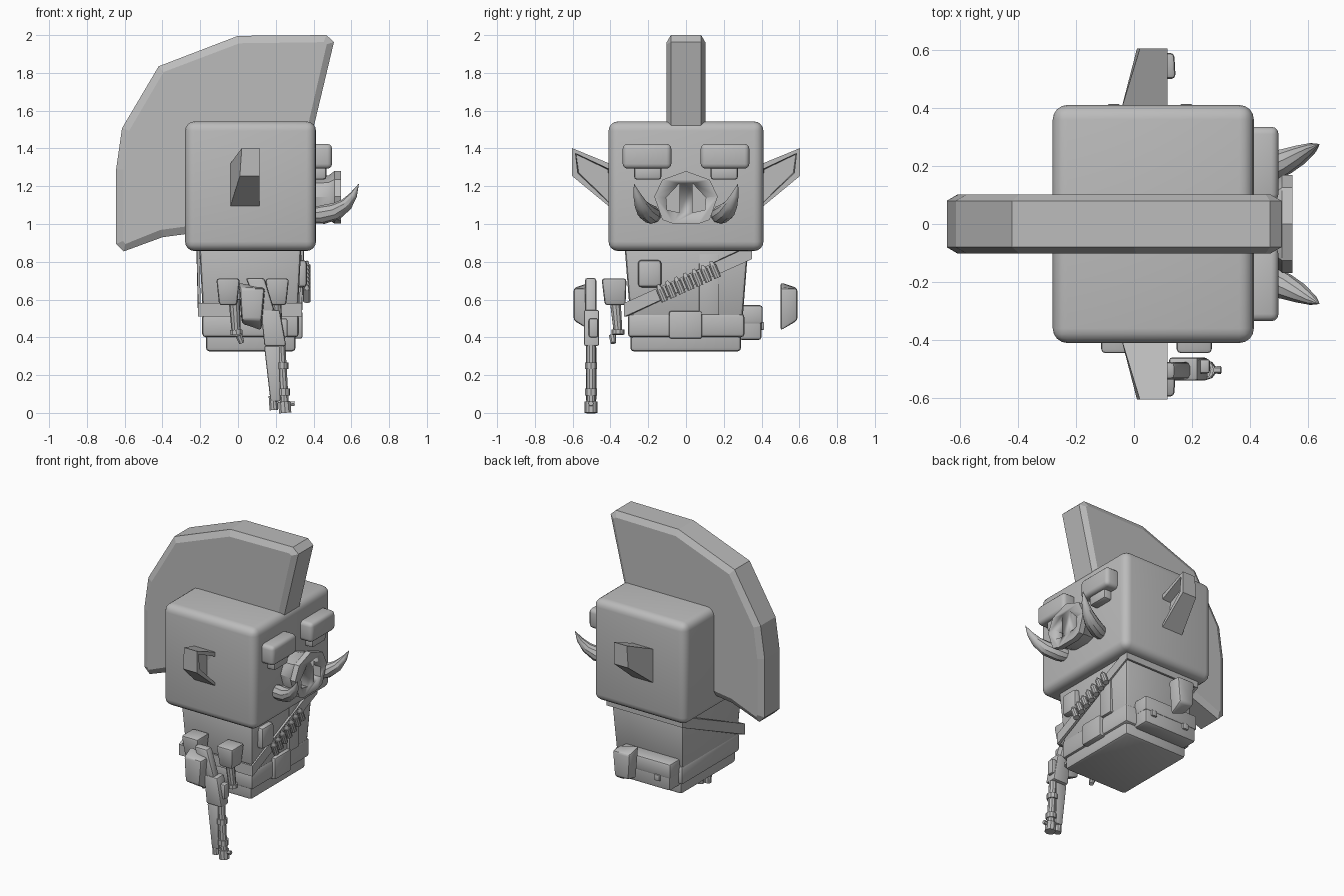
import bpy, bmesh, math
from mathutils import Vector

if "Cube" in bpy.data.objects:
    bpy.data.objects.remove(bpy.data.objects["Cube"])

grey = bpy.data.materials.new("plain_grey")
grey.diffuse_color = (0.5, 0.5, 0.5, 1)
grey.use_nodes = True
grey.node_tree.nodes["Principled BSDF"].inputs["Base Color"].default_value = grey.diffuse_color


def finish(name, bm, smooth=True):
    bmesh.ops.recalc_face_normals(bm, faces=bm.faces)
    me = bpy.data.meshes.new(name)
    bm.to_mesh(me)
    bm.free()
    ob = bpy.data.objects.new(name, me)
    bpy.context.collection.objects.link(ob)
    me.materials.append(grey)
    if smooth:
        bpy.ops.object.select_all(action='DESELECT')
        ob.select_set(True)
        bpy.context.view_layer.objects.active = ob
        bpy.ops.object.shade_smooth_by_angle(angle=math.radians(35))
    return ob


def loft_bm(rings, bevel=0, segs=2):
    """Skin equal-length point rings and cap both ends."""
    bm = bmesh.new()
    vs = [[bm.verts.new(p) for p in r] for r in rings]
    n = len(vs[0])
    for a, b in zip(vs, vs[1:]):
        for i in range(n):
            bm.faces.new((a[i], a[(i + 1) % n], b[(i + 1) % n], b[i]))
    bm.faces.new(vs[0])
    bm.faces.new(vs[-1])
    bmesh.ops.recalc_face_normals(bm, faces=bm.faces)
    if bevel:
        bmesh.ops.bevel(bm, geom=bm.edges[:], offset=bevel, segments=segs,
                        profile=0.5, affect='EDGES', clamp_overlap=True)
    return bm


def loft(name, rings, bevel=0, segs=2):
    return finish(name, loft_bm(rings, bevel, segs))


def rect(x0, x1, y0, y1, z):
    return [(x0, y0, z), (x1, y0, z), (x1, y1, z), (x0, y1, z)]


def box(name, x, y, z, bevel=0.015, segs=2):
    return loft(name, [rect(*x, *y, z[0]), rect(*x, *y, z[1])], bevel, segs)


def rod(name, a, b, r1, r2=None, sides=10):
    a, b = Vector(a), Vector(b)
    q = (b - a).to_track_quat('Z', 'Y')
    rings = []
    for c, r in ((a, r1), (b, r1 if r2 is None else r2)):
        rings.append([c + q @ Vector((r * math.cos(t), r * math.sin(t), 0))
                      for t in [2 * math.pi * i / sides for i in range(sides)]])
    return loft(name, rings)


# Head
box("head", (-0.28, 0.413), (-0.41, 0.41), (0.857, 1.543), 0.05, 4)

# Crest: flat slab with chamfered rim
crest = [(0.508, 1.963), (0.468, 2.0), (0, 1.996), (-0.42, 1.835), (-0.614, 1.507),
         (-0.645, 1.29), (-0.645, 0.895), (-0.605, 0.855), (-0.4, 0.93), (-0.28, 0.946),
         (-0.2, 0.95), (-0.2, 1.46), (0.388, 1.46)]
bm = loft_bm([[(x, y, z) for x, z in crest] for y in (-0.08, 0.08)])
sides = [f for f in bm.faces if abs(f.normal.y) > 0.9]
bmesh.ops.inset_individual(bm, faces=sides, thickness=0.04, depth=0.022)
finish("crest", bm, False)

for s in (1, -1):
    # Ear with hollow front
    base = [(-0.048, s * 0.38, 1.07), (0.115, s * 0.38, 1.07),
            (0.115, s * 0.38, 1.31), (-0.048, s * 0.38, 1.31)]
    tip = [(0.01, s * 0.604, 1.255), (0.115, s * 0.604, 1.255),
           (0.115, s * 0.604, 1.402), (0.02, s * 0.604, 1.402)]
    bm = loft_bm([base, tip])
    front = [f for f in bm.faces if f.normal.x > 0.9]
    bmesh.ops.inset_individual(bm, faces=front, thickness=0.034)
    bmesh.ops.inset_individual(bm, faces=front, thickness=0.006, depth=-0.06)
    finish("ear", bm, False)

    # Brow and eye
    box("brow", (0.38, 0.498), sorted((s * 0.078, s * 0.335)), (1.293, 1.424), 0.025, 3)
    box("eye", (0.38, 0.468), sorted((s * 0.13, s * 0.275)), (1.235, 1.31), 0.015)

    # Tusk: curved tapering tube
    path = [(0.39, 0.17, 1.045, 0.04), (0.45, 0.185, 1.05, 0.05), (0.52, 0.215, 1.068, 0.046),
            (0.575, 0.24, 1.105, 0.034), (0.612, 0.26, 1.155, 0.02), (0.639, 0.275, 1.212, 0.001)]
    rings = []
    for i, (x, y, z, r) in enumerate(path):
        p, n = path[max(i - 1, 0)], path[min(i + 1, len(path) - 1)]
        d = Vector((n[0] - p[0], s * (n[1] - p[1]), n[2] - p[2])).normalized()
        u = d.cross(Vector((0, 1, 0))).normalized()
        v = d.cross(u)
        rings.append([Vector((x, s * y, z)) + r * (u * math.cos(k * math.pi / 5)
                     + v * math.sin(k * math.pi / 5)) for k in range(10)])
    loft("tusk", rings)

    # Floating hand pad
    y0, y1 = (0.5, 0.59) if s > 0 else (-0.595, -0.505)
    yo, yi = (y1, y0) if s > 0 else (y0, y1)
    loft("hand", [[(0.02, yi, 0.47), (0.125, yi, 0.43), (0.145, yi, 0.66), (0.0, yi, 0.695)],
                  [(0.02, yo, 0.49), (0.125, yo, 0.49), (0.14, yo, 0.66), (0.01, yo, 0.66)]], 0.015)

# Snout with two nostrils
half = [(0.125, 1.235), (0.168, 1.145), (0.125, 1.022), (0.07, 1.002)]
outline = [(0, 1.28)] + half + [(-y, z) for y, z in reversed(half)]
snout = loft("snout", [[(x, y * k, 1.14 + (z - 1.14) * k) for y, z in outline]
                       for x, k in ((0.38, 0.78), (0.48, 0.84), (0.51, 1), (0.546, 1))])
for s in (1, -1):
    hole = [(0.035, 1.215), (0.105, 1.14), (0.1, 1.075), (0.035, 1.06)]
    cutter = loft("nostril_cutter", [[(x, s * y, z) for y, z in hole] for x in (0.49, 0.6)])
    cutter.hide_render = True
    mod = snout.modifiers.new("nostril", 'BOOLEAN')
    mod.operation = 'DIFFERENCE'
    mod.object = cutter
    bpy.context.view_layer.objects.active = snout
    bpy.ops.object.modifier_apply(modifier=mod.name)
    bpy.data.objects.remove(cutter)

# Torso, hips, belt and buckle
loft("torso", [rect(-0.185, 0.315, -0.295, 0.3, 0.5), rect(-0.205, 0.335, -0.325, 0.33, 0.88)], 0.02)
box("hips", (-0.17, 0.305), (-0.295, 0.292), (0.325, 0.5), 0.02)
box("belt", (-0.19, 0.322), (-0.308, 0.31), (0.4, 0.525), 0.02)
box("buckle", (0.29, 0.342), (-0.09, 0.085), (0.393, 0.54), 0.012)
box("vest_placket", (0.3, 0.335), (0.07, 0.175), (0.52, 0.84), 0.005)
box("chest_pouch", (0.3, 0.365), (-0.255, -0.13), (0.665, 0.81), 0.02)

# Shoulder strap wrapped around the torso
corners = [(0.335, 0.335, 0.85), (0.325, -0.315, 0.545), (-0.198, -0.315, 0.545), (-0.205, 0.335, 0.85)]
bm = bmesh.new()
prof = ((0, -0.036), (0.014, -0.036), (0.014, 0.036), (0, 0.036))
vs = [[bm.verts.new((x + math.copysign(o, x), y + math.copysign(o, y), z + h)) for o, h in prof]
      for x, y, z in corners]
for i in range(4):
    a, b = vs[i], vs[(i + 1) % 4]
    for j in range(4):
        k = (j + 1) % 4
        bm.faces.new((a[j], a[k], b[k], b[j]))
finish("strap", bm, False)

# Cartridges on the strap
for i in range(7):
    t = i / 6
    y, z = -0.13 + 0.28 * t, 0.632 + 0.125 * t
    rod("cartridge", (0.365, y + 0.018, z - 0.042), (0.365, y - 0.01, z + 0.025), 0.02)
    rod("cartridge_tip", (0.365, y - 0.01, z + 0.025), (0.365, y - 0.019, z + 0.046), 0.015, 0.007)

# Side pouch with studs
box("side_pouch", (-0.16, 0.24), (0.28, 0.4), (0.385, 0.565), 0.018)
box("pouch_flap", (-0.165, 0.245), (0.28, 0.406), (0.47, 0.57), 0.015)
for x in (-0.07, 0.18):
    box("pouch_stud", (x - 0.02, x + 0.02), (0.39, 0.414), (0.44, 0.48), 0.005)

# Hip pouches, each with a hanging handle
for x, hx in ((-0.055, -0.02), (0.205, 0.2)):
    loft("hip_pouch", [rect(x - 0.045, x + 0.05, -0.43, -0.32, 0.57),
                       rect(x - 0.06, x + 0.065, -0.447, -0.315, 0.712)], 0.015)
    rod("hip_handle", (hx, -0.375, 0.6), (hx + 0.01, -0.36, 0.43), 0.03, 0.024)
    rod("handle_foot", (hx + 0.01, -0.36, 0.44), (hx + 0.012, -0.36, 0.415), 0.034)
rod("handle_ring", (0.005, -0.39, 0.41), (0.02, -0.385, 0.37), 0.02, 0.015, 8)

# Rifle hanging muzzle down: stock, receiver, guard, barrel, muzzle
def tilted(name, x0, x1, xb0, xb1, y0, y1, z0, z1, bevel=0.01):
    return loft(name, [rect(xb0, xb1, y0, y1, z0), rect(x0, x1, y0, y1, z1)], bevel)

tilted("rifle_stock", 0.04, 0.14, 0.12, 0.2, -0.535, -0.475, 0.52, 0.715, 0.015)
tilted("rifle_receiver", 0.12, 0.22, 0.14, 0.255, -0.54, -0.46, 0.355, 0.545)
box("rifle_bolt", (0.22, 0.262), (-0.515, -0.465), (0.4, 0.5), 0.01)
tilted("rifle_guard", 0.138, 0.222, 0.172, 0.225, -0.53, -0.475, 0.06, 0.355)
rod("rifle_barrel", (0.225, -0.503, 0.38), (0.248, -0.503, 0.01), 0.026, 0.024)
for z in (0.25, 0.11):
    x = 0.248 - 0.062 * z
    rod("barrel_band", (x, -0.503, z + 0.018), (x, -0.503, z - 0.018), 0.034)
rod("rifle_muzzle", (0.245, -0.503, 0.06), (0.25, -0.503, 0.0), 0.034)
rod("gun_sight", (0.25, -0.503, 0.045), (0.3, -0.503, 0.05), 0.01, 0.014, 6)
rod("magazine_tube", (0.185, -0.503, 0.09), (0.19, -0.503, 0.015), 0.024)
